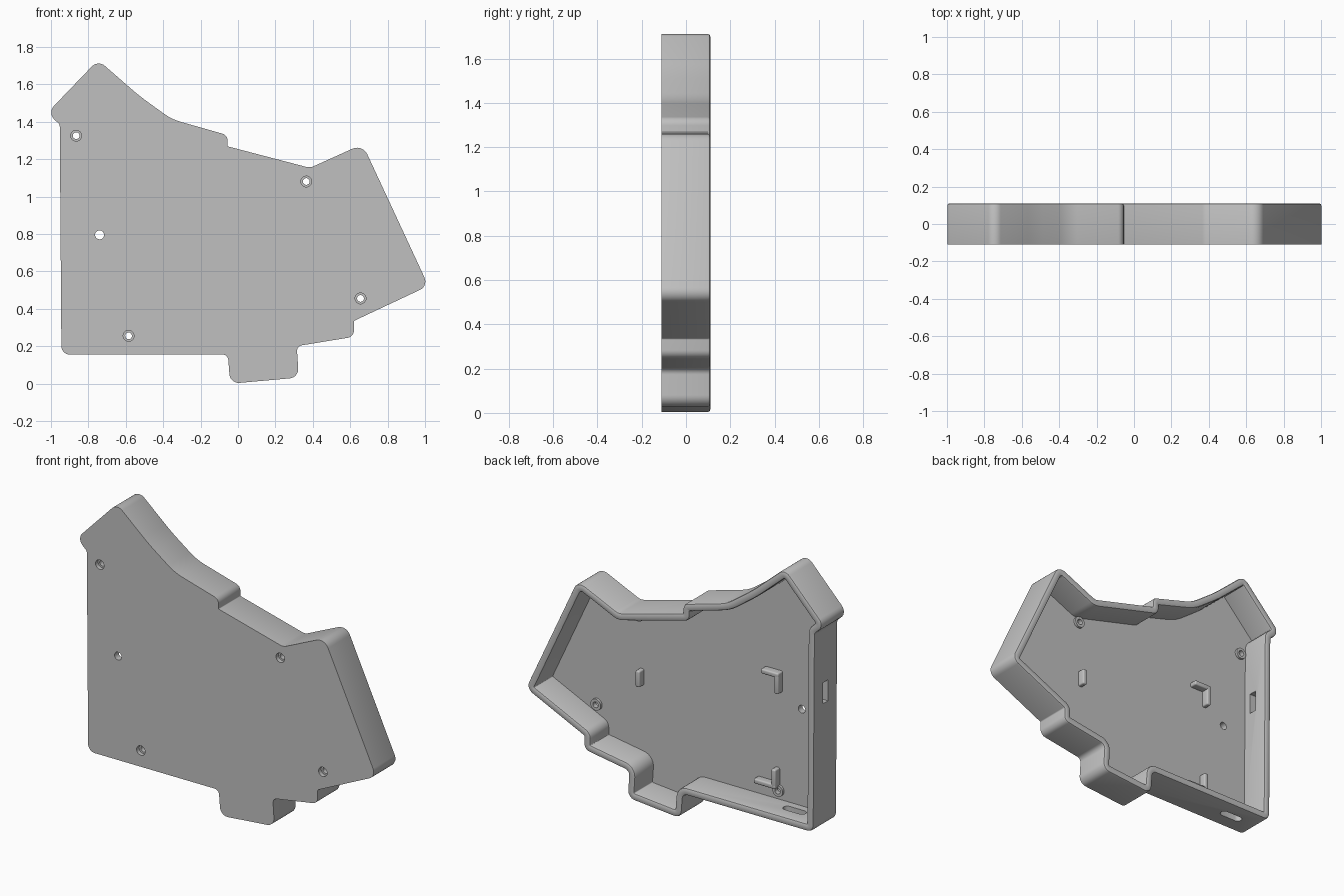
import bpy, bmesh, math
from mathutils import Vector, Matrix

if "Cube" in bpy.data.objects:
    bpy.data.objects.remove(bpy.data.objects["Cube"], do_unlink=True)

grey = bpy.data.materials.new("plain grey")
grey.use_nodes = True
grey.diffuse_color = (0.53, 0.53, 0.53, 1)
grey.node_tree.nodes["Principled BSDF"].inputs["Base Color"].default_value = grey.diffuse_color

FRONT, BACK, FLOOR, WALL = -0.11, 0.11, -0.07, 0.045

# case outline, counter-clockwise: x, z, corner radius
OUTLINE = [
    (-0.944, 0.155, 0.045), (-0.054, 0.155, 0.03), (-0.042, -0.001, 0.05),
    (0.325, 0.032, 0.05), (0.314, 0.2, 0.03), (0.62, 0.25, 0.04),
    (0.62, 0.335, 0.008), (1.018, 0.522, 0.05), (0.666, 1.28, 0.06),
    (0.385, 1.153, 0.06), (-0.055, 1.268, 0.005), (-0.055, 1.328, 0.04),
    (-0.355, 1.413, 0.3), (-0.53, 1.54, 1.2), (-0.748, 1.73, 0.05),
    (-1.02, 1.447, 0.05), (-0.953, 1.385, 0.03),
]


def rounded_ring(inset, steps=7):
    """Outline moved inwards, with its corners turned into arcs."""
    pts = [Vector(p[:2]) for p in OUTLINE]
    ring = []
    for i, p in enumerate(pts):
        d1 = (p - pts[i - 1]).normalized()
        d2 = (pts[(i + 1) % len(pts)] - p).normalized()
        n1, n2 = Vector((-d1.y, d1.x)), Vector((-d2.y, d2.x))
        corner = p + (n1 + n2) * inset / (1 + n1.dot(n2))
        turn = math.atan2(d1.x * d2.y - d1.y * d2.x, d1.dot(d2))
        side = 1 if turn > 0 else -1
        r = max(OUTLINE[i][2] - side * inset, 0.004)
        start = corner - d1 * r * math.tan(abs(turn) / 2)
        centre = start + n1 * side * r
        for k in range(steps + 1):
            ring.append(centre + Matrix.Rotation(turn * k / steps, 2) @ (start - centre))
    return ring


def finish(name, bm):
    bmesh.ops.recalc_face_normals(bm, faces=bm.faces)
    mesh = bpy.data.meshes.new(name)
    bm.to_mesh(mesh)
    bm.free()
    mesh.materials.append(grey)
    obj = bpy.data.objects.new(name, mesh)
    bpy.context.collection.objects.link(obj)
    return obj


def activate(obj):
    bpy.ops.object.select_all(action='DESELECT')
    obj.select_set(True)
    bpy.context.view_layer.objects.active = obj


def smooth(obj):
    activate(obj)
    bpy.ops.object.shade_smooth_by_angle(angle=math.radians(32))


def box(name, centre, size, round_by=0.0):
    bm = bmesh.new()
    bmesh.ops.create_cube(bm, size=1)
    bmesh.ops.scale(bm, vec=size, verts=bm.verts)
    bmesh.ops.translate(bm, vec=centre, verts=bm.verts)
    if round_by:
        bmesh.ops.bevel(bm, geom=bm.edges[:], offset=round_by, segments=4,
                        profile=0.5, affect='EDGES')
    return finish(name, bm)


def peg(name, x, z, radius, y0, y1):
    """Cylinder along the depth of the case."""
    bm = bmesh.new()
    bmesh.ops.create_cone(bm, cap_ends=True, segments=24, radius1=radius,
                          radius2=radius, depth=y1 - y0)
    bmesh.ops.rotate(bm, matrix=Matrix.Rotation(math.pi / 2, 3, 'X'), verts=bm.verts)
    bmesh.ops.translate(bm, vec=(x, (y0 + y1) / 2, z), verts=bm.verts)
    return finish(name, bm)


def combine(target, tool, operation):
    mod = target.modifiers.new(operation.lower(), 'BOOLEAN')
    mod.operation, mod.solver, mod.object = operation, 'EXACT', tool
    activate(target)
    bpy.ops.object.modifier_apply(modifier=mod.name)
    bpy.data.objects.remove(tool, do_unlink=True)


# tray: front plate and wall with a rounded rim
b, c = 0.012, 0.0035
profile = [(0, FRONT), (0, BACK - b), (c, BACK - c), (b, BACK),
           (WALL - b, BACK), (WALL - c, BACK - c), (WALL, BACK - b), (WALL, FLOOR)]
bm = bmesh.new()
rings = [[bm.verts.new((p.x, y, p.y)) for p in rounded_ring(inset)] for inset, y in profile]
for lower, upper in zip(rings, rings[1:]):
    for i in range(len(lower)):
        bm.faces.new((lower[i - 1], lower[i], upper[i], upper[i - 1]))
bm.faces.new(rings[0])
bm.faces.new(rings[-1])
tray = finish("case_tray", bm)

# screw bosses, then countersunk screw holes
SCREWS = [(-0.865, 1.325), (0.365, 1.08), (0.655, 0.455), (-0.585, 0.255)]
for x, z in SCREWS:
    combine(tray, peg("boss", x, z, 0.035, FLOOR - 0.01, FLOOR + 0.015), 'UNION')
for x, z in SCREWS:
    combine(tray, peg("hole", x, z, 0.018, -0.2, 0), 'DIFFERENCE')
    combine(tray, peg("countersink", x, z, 0.029, -0.2, FRONT + 0.025), 'DIFFERENCE')

# plain hole in the plate, window in the side wall, slot in the bottom wall
combine(tray, peg("button_hole", -0.74, 0.795, 0.024, -0.2, 0), 'DIFFERENCE')
combine(tray, box("side_window", (-0.93, 0, 0.985), (0.2, 0.05, 0.13)), 'DIFFERENCE')
combine(tray, box("bottom_slot", (-0.74, 0, 0.17), (0.15, 0.05, 0.2), 0.024), 'DIFFERENCE')
smooth(tray)

# locating tabs standing on the inside of the plate
TABS = {
    "middle_tab": (0.35, 0.705, 0.03, 0.1),
    "upper_tab_across": (-0.55, 0.98, 0.12, 0.03),
    "upper_tab_upright": (-0.595, 0.93, 0.03, 0.13),
    "lower_tab_across": (-0.515, 0.29, 0.15, 0.03),
    "lower_tab_upright": (-0.575, 0.335, 0.03, 0.12),
}
for name, (x, z, width, height) in TABS.items():
    smooth(box(name, (x, FLOOR + 0.015, z), (width, 0.06, height), 0.009))
